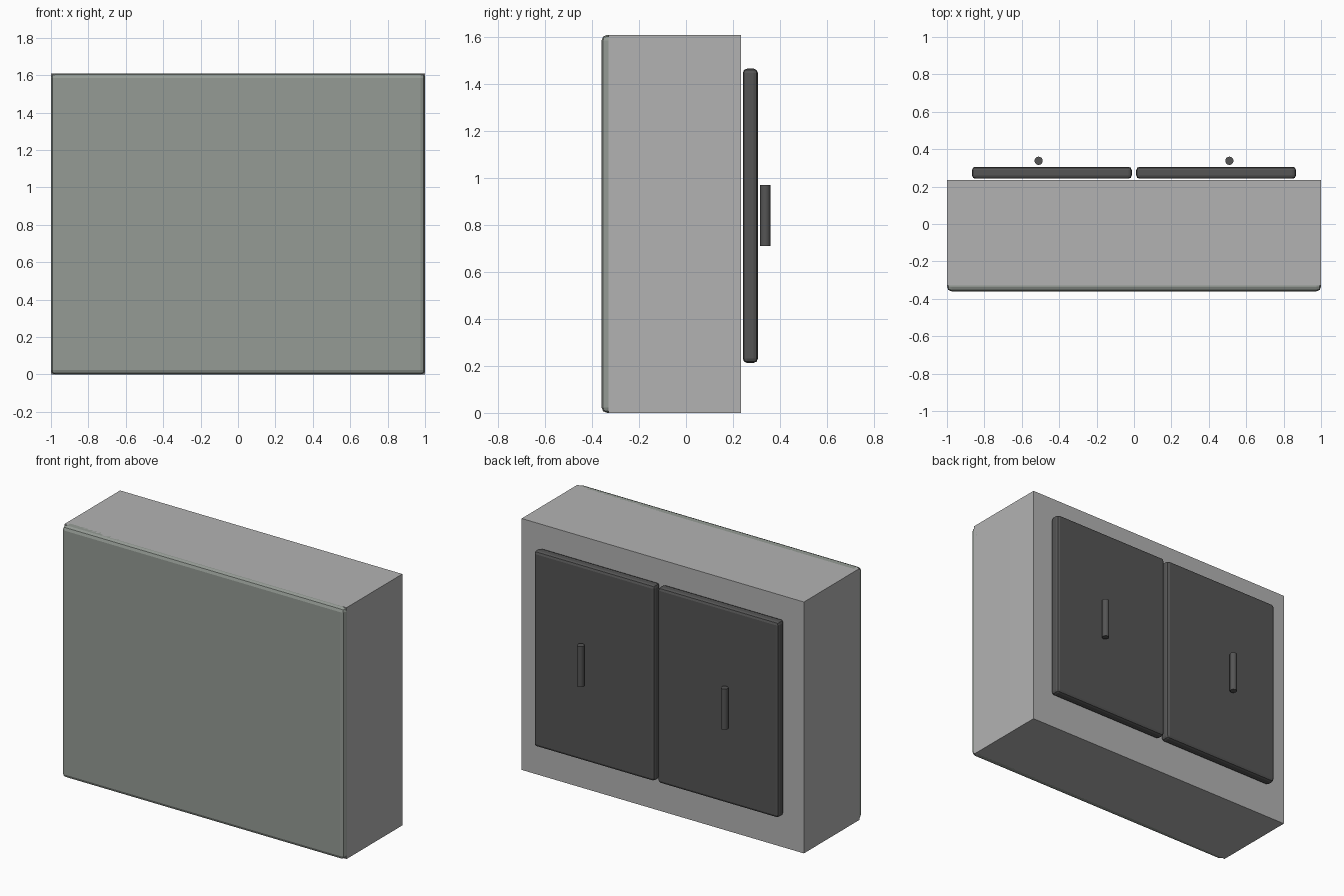
import bpy

if "Cube" in bpy.data.objects:
    bpy.data.objects.remove(bpy.data.objects["Cube"])


def material(name, color):
    m = bpy.data.materials.new(name)
    m.diffuse_color = color
    m.use_nodes = True
    m.node_tree.nodes["Principled BSDF"].inputs["Base Color"].default_value = m.diffuse_color
    return m


GREEN = material("sage", (0.30, 0.33, 0.30, 1))
BEIGE = material("beige", (0.48, 0.38, 0.27, 1))
DARK = material("dark_green", (0.07, 0.09, 0.085, 1))
CHARCOAL = material("charcoal", (0.09, 0.09, 0.09, 1))
GREY = material("grey", (0.50, 0.50, 0.50, 1))
GLASS = material("clear_grey", (0.45, 0.45, 0.45, 0.4))


def box(name, x, y, z, mat, bevel=0.0):
    """Box from (min, max) ranges, with an optional bevel."""
    ranges = (x, y, z)
    bpy.ops.mesh.primitive_cube_add(size=1, location=[(a + b) / 2 for a, b in ranges])
    ob = bpy.context.object
    ob.name = name
    ob.scale = [b - a for a, b in ranges]
    bpy.ops.object.transform_apply(location=False, rotation=False, scale=True)
    ob.data.materials.append(mat)
    if bevel:
        mod = ob.modifiers.new("Bevel", 'BEVEL')
        mod.width = bevel
        mod.segments = 2
    return ob


# Outer translucent case and the thick bevelled front panel
box("case", (-1, 1), (-0.33, 0.235), (0, 1.61), GLASS)
box("front_panel", (-1, 1), (-0.36, -0.28), (0, 1.61), GREEN, 0.024)

# Inner boards
box("top_board", (-0.97, 0.97), (-0.28, 0.21), (1.51, 1.583), BEIGE)
box("bottom_board", (-0.97, 0.97), (-0.28, 0.21), (0.027, 0.105), DARK)

for side, s in (("left", -1), ("right", 1)):
    box(side + "_side_board", sorted((s * 0.90, s * 0.97)), (-0.28, 0.21),
        (0.105, 1.51), GREY)
    # Doors on the back face
    box(side + "_door", sorted((s * 0.012, s * 0.866)), (0.242, 0.306),
        (0.213, 1.466), CHARCOAL, 0.018)
    # Upright bar handles
    bpy.ops.mesh.primitive_cylinder_add(vertices=24, radius=0.022, depth=0.26,
                                        location=(s * 0.51, 0.338, 0.84))
    handle = bpy.context.object
    handle.name = side + "_handle"
    handle.data.materials.append(CHARCOAL)
    bpy.ops.object.shade_smooth_by_angle()
